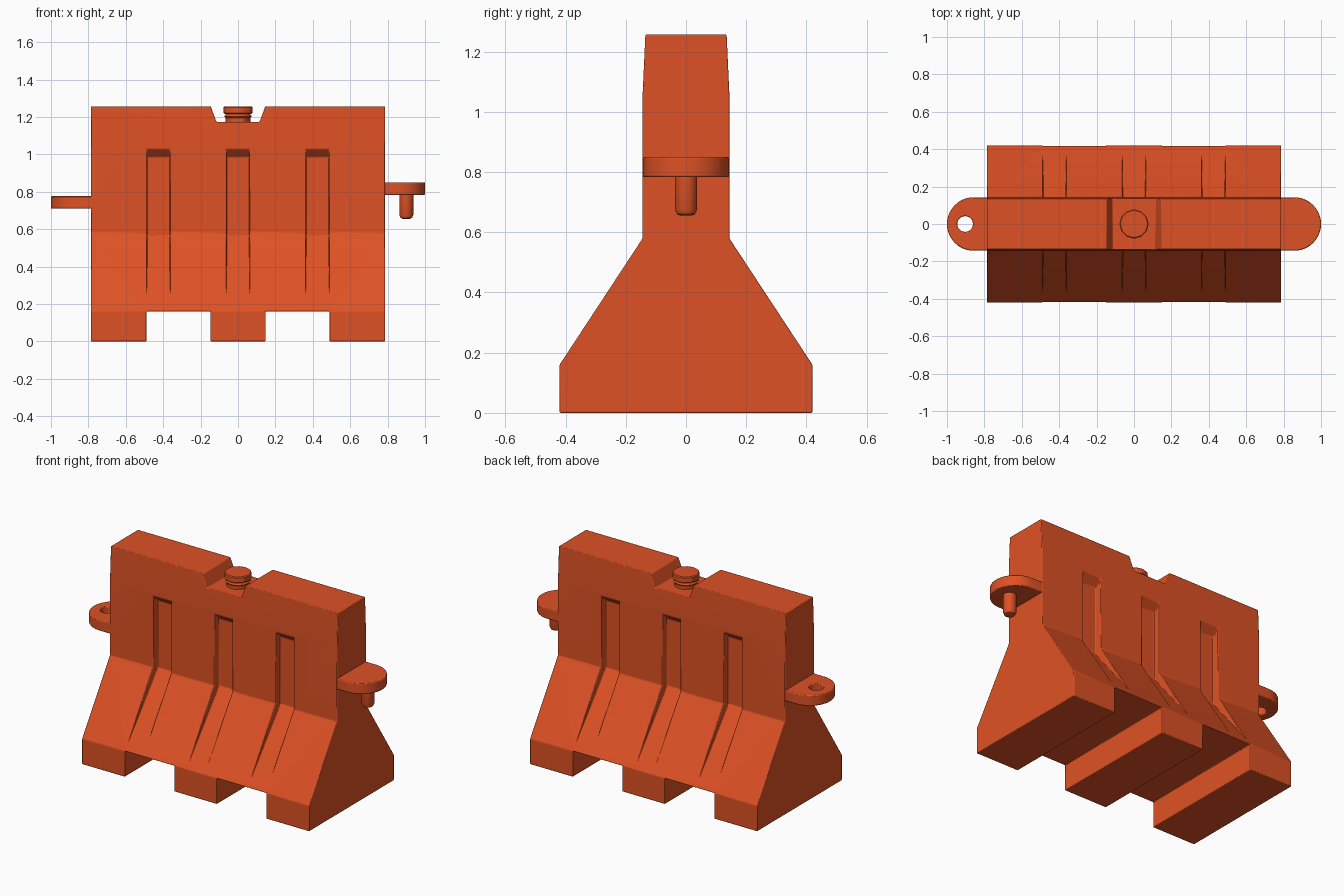
import bpy, bmesh, math
from mathutils import Vector

cube = bpy.data.objects.get("Cube")
if cube:
    bpy.data.objects.remove(cube, do_unlink=True)

orange = bpy.data.materials.new("barrier_orange")
orange.use_nodes = True
COLOR = (0.73, 0.083, 0.018, 1)
orange.diffuse_color = COLOR
orange.node_tree.nodes["Principled BSDF"].inputs["Base Color"].default_value = COLOR


def prism(name, points, axis, start, end):
    """Extrude a profile: (y, z) along x, (x, z) along y or (x, y) along z."""
    place = {"x": lambda a, b: (start, a, b),
             "y": lambda a, b: (a, start, b),
             "z": lambda a, b: (a, b, start)}[axis]
    bm = bmesh.new()
    face = bm.faces.new([bm.verts.new(place(a, b)) for a, b in points])
    out = bmesh.ops.extrude_face_region(bm, geom=[face])
    shift = Vector([end - start if axis == k else 0 for k in "xyz"])
    bmesh.ops.translate(bm, vec=shift,
                        verts=[v for v in out["geom"] if isinstance(v, bmesh.types.BMVert)])
    bmesh.ops.recalc_face_normals(bm, faces=bm.faces)
    return finish(name, bm)


def lathe(name, profile, x, sides):
    """Spin an (r, z) profile around a vertical line at x."""
    bm = bmesh.new()
    rings = []
    for r, z in profile:
        rings.append([bm.verts.new((x + r * math.cos(math.tau * i / sides),
                                    r * math.sin(math.tau * i / sides), z))
                      for i in range(sides)])
    for low, high in zip(rings, rings[1:]):
        for i in range(sides):
            j = (i + 1) % sides
            bm.faces.new((low[i], low[j], high[j], high[i]))
    bm.faces.new(rings[0][::-1])
    bm.faces.new(rings[-1])
    bmesh.ops.recalc_face_normals(bm, faces=bm.faces)
    return finish(name, bm)


def finish(name, bm):
    mesh = bpy.data.meshes.new(name)
    bm.to_mesh(mesh)
    bm.free()
    mesh.materials.append(orange)
    obj = bpy.data.objects.new(name, mesh)
    bpy.context.collection.objects.link(obj)
    return obj


def select(obj):
    bpy.ops.object.select_all(action="DESELECT")
    obj.select_set(True)
    bpy.context.view_layer.objects.active = obj


def cut(obj, cutter):
    mod = obj.modifiers.new("cut", "BOOLEAN")
    mod.operation = "DIFFERENCE"
    mod.solver = "EXACT"
    mod.object = cutter
    select(obj)
    bpy.ops.object.modifier_apply(modifier=mod.name)
    bpy.data.objects.remove(cutter, do_unlink=True)


def soften(obj, width=0):
    if width:
        mod = obj.modifiers.new("soft_edges", "BEVEL")
        mod.width = width
        mod.segments = 2
        mod.limit_method = "ANGLE"
        mod.angle_limit = math.radians(25)
    select(obj)
    bpy.ops.object.shade_smooth_by_angle(angle=math.radians(30))


# Body: flared base, upright wall, slightly tapered top
half = [(0.42, 0), (0.42, 0.16), (0.144, 0.58), (0.144, 1.06), (0.135, 1.257)]
body = prism("barrier_body", half + [(-y, z) for y, z in reversed(half)], "x", -0.787, 0.787)

# Fork openings under the base
for side in (-1, 1):
    a, b = 0.148 * side, 0.49 * side
    cut(body, prism("fork_cutter", [(a, -0.1), (b, -0.1), (b, 0.16), (a, 0.16)], "y", -1, 1))

# Filler recess in the top
cut(body, prism("recess_cutter", [(-0.115, 1.174), (0.115, 1.174), (0.162, 1.3), (-0.162, 1.3)],
                "y", -1, 1))

# Three grooves on each face, running out towards the base
groove = [(0.144, 1.03), (0.1, 0.985), (0.1, 0.565), (0.394, 0.2), (0.6, 0.2), (0.6, 1.03)]
for side in (-1, 1):
    for x in (-0.425, 0, 0.425):
        cut(body, prism("groove_cutter", [(y * side, z) for y, z in groove],
                        "x", x - 0.062, x + 0.062))
soften(body, 0.004)


# Rounded coupling tabs, one with a hole and one with a pin
def tab(name, side, low, high):
    arc = [(side * (0.857 + 0.143 * math.cos(t)), 0.143 * math.sin(t))
           for t in (math.pi * (i / 24 - 0.5) for i in range(25))]
    return prism(name, [(side * 0.77, -0.143)] + arc + [(side * 0.77, 0.143)], "z", low, high)


hole_tab = tab("right_hole_tab", -1, 0.71, 0.776)
cut(hole_tab, lathe("hole_cutter", [(0.042, 0.6), (0.042, 0.9)], -0.903, 24))
soften(hole_tab, 0.005)
soften(tab("left_pin_tab", 1, 0.783, 0.85), 0.005)
soften(lathe("coupling_pin", [(0.018, 0.655), (0.03, 0.66), (0.037, 0.675), (0.037, 0.8)], 0.9, 24))

# Filler neck with a thread ridge, and its faceted cap
soften(lathe("filler_neck", [(0.066, 1.16), (0.066, 1.195), (0.074, 1.203),
                             (0.066, 1.212), (0.06, 1.225)], 0, 12))
soften(lathe("filler_cap", [(0.07, 1.215), (0.078, 1.222), (0.078, 1.251), (0.073, 1.256)], 0, 12))
